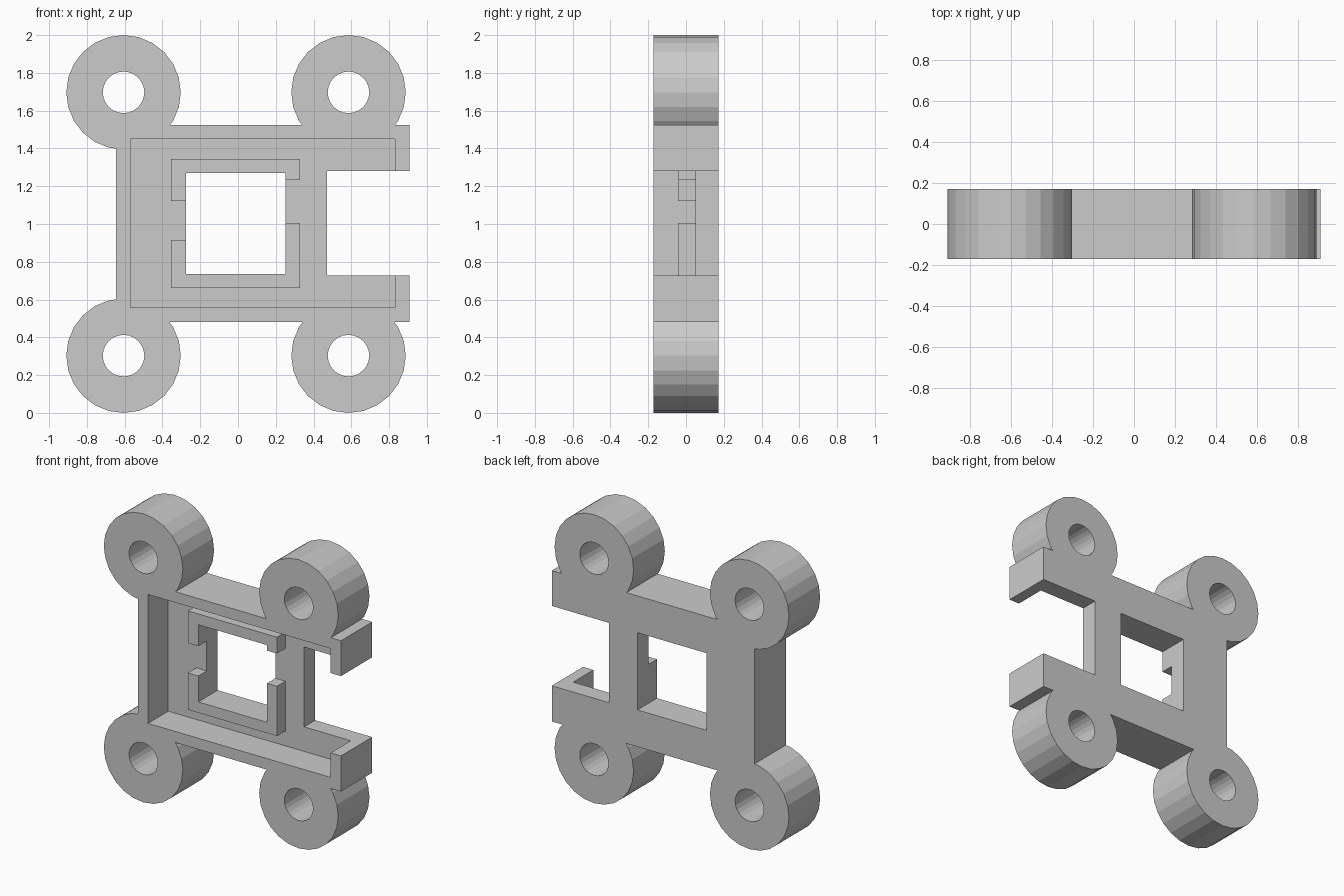
import bpy, bmesh, math
from mathutils import Matrix

if "Cube" in bpy.data.objects:
    bpy.data.objects.remove(bpy.data.objects["Cube"])

D = 0.171  # half depth


def new_object(name, bm):
    bmesh.ops.recalc_face_normals(bm, faces=bm.faces)
    mesh = bpy.data.meshes.new(name)
    bm.to_mesh(mesh)
    bm.free()
    obj = bpy.data.objects.new(name, mesh)
    bpy.context.collection.objects.link(obj)
    return obj


def box(name, x0, x1, y0, y1, z0, z1):
    bm = bmesh.new()
    mat = Matrix.Translation(((x0 + x1) / 2, (y0 + y1) / 2, (z0 + z1) / 2))
    mat = mat @ Matrix.Diagonal((x1 - x0, y1 - y0, z1 - z0, 1))
    bmesh.ops.create_cube(bm, size=1, matrix=mat)
    return new_object(name, bm)


def disc(name, x, z, r, half):
    bm = bmesh.new()
    mat = Matrix.Translation((x, 0, z)) @ Matrix.Rotation(math.pi / 2, 4, 'X')
    bmesh.ops.create_cone(bm, cap_ends=True, segments=24, radius1=r, radius2=r,
                          depth=2 * half, matrix=mat)
    return new_object(name, bm)


def combine(target, tool, op):
    mod = target.modifiers.new(op, 'BOOLEAN')
    mod.operation = op
    mod.solver = 'EXACT'
    mod.object = tool
    bpy.context.view_layer.objects.active = target
    bpy.ops.object.modifier_apply(modifier=mod.name)
    bpy.data.objects.remove(tool, do_unlink=True)


# Rectangular body with four round corner lugs
frame = box("mounting_frame", -0.645, 0.909, -D, D, 0.48, 1.525)
centres = [(x, z) for x in (-0.606, 0.585) for z in (0.303, 1.697)]
for x, z in centres:
    combine(frame, disc("lug", x, z, 0.303, D), 'UNION')

# Front pocket, leaving a back plate
combine(frame, box("pocket", -0.57, 0.83, -0.5, 0.05, 0.557, 1.45), 'DIFFERENCE')

# Raised rim around the window, with a gap on each side
rim = box("rim", -0.355, 0.328, -0.042, 0.1, 0.66, 1.345)
combine(rim, box("left_gap", -0.5, -0.2, -0.5, 0.5, 0.915, 1.122), 'DIFFERENCE')
combine(rim, box("right_gap", 0.2, 0.5, -0.5, 0.5, 1.005, 1.232), 'DIFFERENCE')
combine(frame, rim, 'UNION')

# Window, side notch and lug holes
combine(frame, box("window", -0.275, 0.252, -0.5, 0.5, 0.735, 1.27), 'DIFFERENCE')
combine(frame, box("notch", 0.472, 1.2, -0.5, 0.5, 0.727, 1.28), 'DIFFERENCE')
for x, z in centres:
    combine(frame, disc("hole", x, z, 0.11, 0.5), 'DIFFERENCE')
